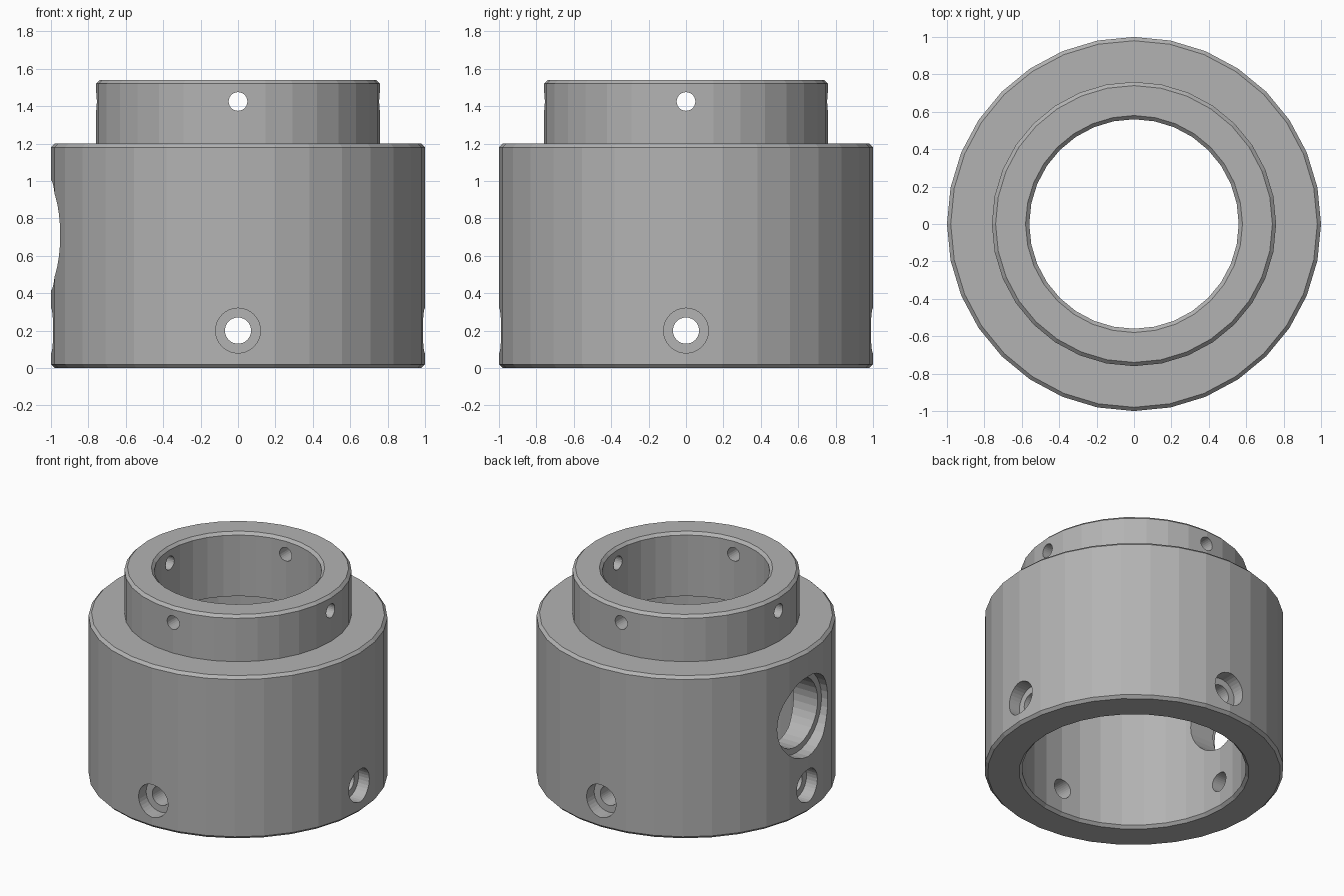
import bpy
import bmesh
from math import pi
from mathutils import Matrix, Vector

cube = bpy.data.objects.get("Cube")
if cube:
    bpy.data.objects.remove(cube, do_unlink=True)

metal = bpy.data.materials.new("grey_metal")
metal.use_nodes = True
colour = (0.45, 0.45, 0.45, 1)
metal.diffuse_color = colour
metal.node_tree.nodes["Principled BSDF"].inputs["Base Color"].default_value = colour


def lathe(bm, profile, steps, matrix=Matrix()):
    """Revolve a closed (radius, height) loop around z, then place it."""
    rings = []
    for i in range(steps):
        turn = matrix @ Matrix.Rotation(2 * pi * i / steps, 4, "Z")
        rings.append([bm.verts.new(turn @ Vector((r, 0, z))) for r, z in profile])
    n = len(profile)
    for i in range(steps):
        a, b = rings[i], rings[(i + 1) % steps]
        for j in range(n):
            k = (j + 1) % n
            bm.faces.new((a[j], b[j], b[k], a[k]))
    return rings


def drill(bm, angle, height, bore, counterbore=None, floor=0.9, steps=32):
    """Add a radial drill shape pointing outward at the given angle."""
    place = (Matrix.Rotation(angle, 4, "Z") @ Matrix.Translation((0, 0, height))
             @ Matrix.Rotation(pi / 2, 4, "Y"))
    profile = [(bore, 0.4)]
    if counterbore:
        profile += [(bore, floor), (counterbore, floor)]
    profile.append((counterbore or bore, 1.1))
    rings = [[bm.verts.new(place @ Matrix.Rotation(2 * pi * i / steps, 4, "Z")
                           @ Vector((r, 0, d))) for i in range(steps)]
             for r, d in profile]
    for a, b in zip(rings, rings[1:]):
        for i in range(steps):
            k = (i + 1) % steps
            bm.faces.new((a[i], a[k], b[k], b[i]))
    bm.faces.new(rings[0][::-1])
    bm.faces.new(rings[-1])


def make_object(name, bm):
    bmesh.ops.recalc_face_normals(bm, faces=bm.faces)
    mesh = bpy.data.meshes.new(name)
    bm.to_mesh(mesh)
    bm.free()
    mesh.materials.append(metal)
    obj = bpy.data.objects.new(name, mesh)
    bpy.context.collection.objects.link(obj)
    return obj


# Stepped collar with chamfered rims and a two-diameter bore
c = 0.02
bm = bmesh.new()
lathe(bm, [(0.75 + c, 0), (1 - c, 0), (1, c), (1, 1.2 - c), (1 - c, 1.2),
           (0.76, 1.2), (0.76, 1.54 - c), (0.76 - c, 1.54), (0.56 + c, 1.54),
           (0.56, 1.54 - c), (0.56, 1.07), (0.75, 1.07), (0.75, c)], 32)
collar = make_object("stepped_collar", bm)

# Screw holes on four sides, and one large port on the right side
bm = bmesh.new()
for quarter in range(4):
    drill(bm, quarter * pi / 2, 0.2, 0.07, 0.12)
    drill(bm, quarter * pi / 2, 1.425, 0.05, steps=24)
drill(bm, pi, 0.71, 0.25, 0.295)
cutter = make_object("hole_cutter", bm)
cutter.hide_render = True

cut = collar.modifiers.new("holes", "BOOLEAN")
cut.operation = "DIFFERENCE"
cut.solver = "EXACT"
cut.object = cutter
bpy.context.view_layer.objects.active = collar
collar.select_set(True)
bpy.ops.object.modifier_apply(modifier=cut.name)
bpy.data.objects.remove(cutter, do_unlink=True)
